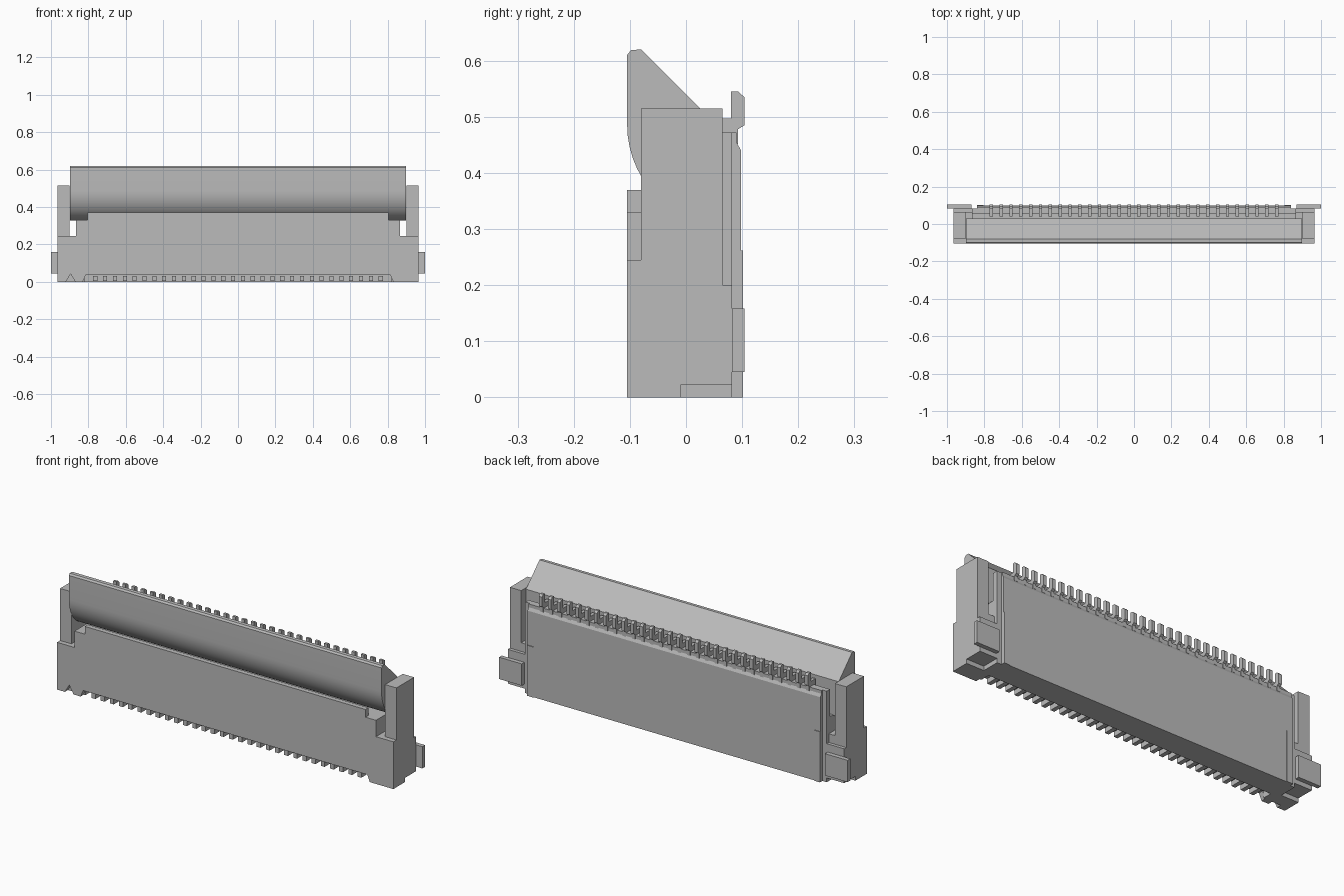
import bpy, bmesh, math
from mathutils import Vector

if "Cube" in bpy.data.objects:
    bpy.data.objects.remove(bpy.data.objects["Cube"])

grey = bpy.data.materials.new("plain_grey")
grey.use_nodes = True
COLOUR = (0.5, 0.5, 0.5, 1)
grey.diffuse_color = COLOUR
grey.node_tree.nodes["Principled BSDF"].inputs["Base Color"].default_value = COLOUR


def extrude(name, outline, axis, spans):
    """Extrude a 2D outline along x (outline = y, z) or y (outline = x, z), once per span."""
    bm = bmesh.new()
    for a, b in spans:
        place = (lambda p: (a, p[0], p[1])) if axis == "x" else (lambda p: (p[0], a, p[1]))
        face = bm.faces.new([bm.verts.new(place(p)) for p in outline])
        res = bmesh.ops.extrude_face_region(bm, geom=[face])
        verts = [v for v in res["geom"] if isinstance(v, bmesh.types.BMVert)]
        offset = Vector((b - a, 0, 0)) if axis == "x" else Vector((0, b - a, 0))
        bmesh.ops.translate(bm, verts=verts, vec=offset)
    bmesh.ops.recalc_face_normals(bm, faces=bm.faces)
    mesh = bpy.data.meshes.new(name)
    bm.to_mesh(mesh)
    bm.free()
    mesh.materials.append(grey)
    obj = bpy.data.objects.new(name, mesh)
    bpy.context.collection.objects.link(obj)
    return obj


def rect(a0, a1, z0, z1):
    return [(a0, z0), (a1, z0), (a1, z1), (a0, z1)]


def both(a, b):
    return [(a, b), (-b, -a)]


# Front wall with stepped top corners, a long foot recess and one index notch
half = [(0.83, 0), (0.965, 0), (0.965, 0.245), (0.865, 0.245),
        (0.865, 0.33), (0.805, 0.33), (0.805, 0.37)]
left_side = [(-x, z) for x, z in reversed(half)]
notch = [(-0.92, 0), (-0.895, 0.042), (-0.87, 0)]
wall = [(0.815, 0.035)] + half + left_side[:-1] + notch + [left_side[-1], (-0.815, 0.035)]
extrude("front_wall", wall, "y", [(-0.105, -0.08)])

# Housing core, stepped underneath for the contact tails
extrude("housing_core", [(-0.08, 0.035), (-0.03, 0.035), (-0.03, 0), (0.055, 0),
                         (0.055, 0.33), (-0.08, 0.33)], "x", [(-0.865, 0.865)])
extrude("housing_feet", rect(-0.08, -0.03, 0, 0.035), "x", both(0.82, 0.865))

# Back wall with chamfered upper edge and raised end ribs
extrude("back_wall", [(0.055, 0), (0.098, 0), (0.098, 0.44), (0.09, 0.455),
                      (0.09, 0.472), (0.055, 0.472)], "x", [(-0.84, 0.84)])
extrude("back_wall_end", rect(0.055, 0.082, 0, 0.472), "x", both(0.84, 0.865))
extrude("back_rib", rect(0.098, 0.102, 0, 0.262), "x", both(0.805, 0.84))

# End posts and the low blocks beside them, notched underneath
base = [(-0.08, 0), (-0.01, 0), (-0.01, 0.022), (0.082, 0.022), (0.082, 0.2), (0.065, 0.2)]
extrude("end_post", base + [(0.065, 0.515), (-0.08, 0.515)], "x", both(0.9, 0.965))
extrude("end_block", base + [(0.065, 0.245), (-0.08, 0.245)], "x", both(0.865, 0.9))

# Solder tabs
extrude("solder_tab", rect(0.082, 0.104, 0.045, 0.158), "x", both(0.87, 1.0))

# Locking flap with a rounded front
arc = [(-0.105 + 0.135 * (1 - math.cos(t)), 0.487 - 0.16 * math.sin(t))
       for t in [math.pi / 2 * i / 12 for i in range(13)]]
flap = extrude("locking_flap", arc + [(0.03, 0.51), (0.025, 0.515), (-0.08, 0.62),
                                      (-0.098, 0.619), (-0.105, 0.61)], "x", [(-0.897, 0.897)])
bpy.context.view_layer.objects.active = flap
flap.select_set(True)
bpy.ops.object.shade_smooth_by_angle(angle=math.radians(25))
flap.select_set(False)

# Contact row: hooked upper ends and tails under the front
COUNT, REACH = 30, 0.763
centres = [-REACH + 2 * REACH * i / (COUNT - 1) for i in range(COUNT)]
hook = [(0.04, 0.45), (0.04, 0.497), (0.08, 0.497), (0.08, 0.545), (0.093, 0.545),
        (0.104, 0.535), (0.104, 0.485), (0.093, 0.478), (0.093, 0.452)]
extrude("contact_hooks", hook, "x", [(x - 0.009, x + 0.009) for x in centres])
extrude("contact_tails", rect(-0.095, -0.03, 0.004, 0.03), "x",
        [(x - 0.011, x + 0.011) for x in centres])
